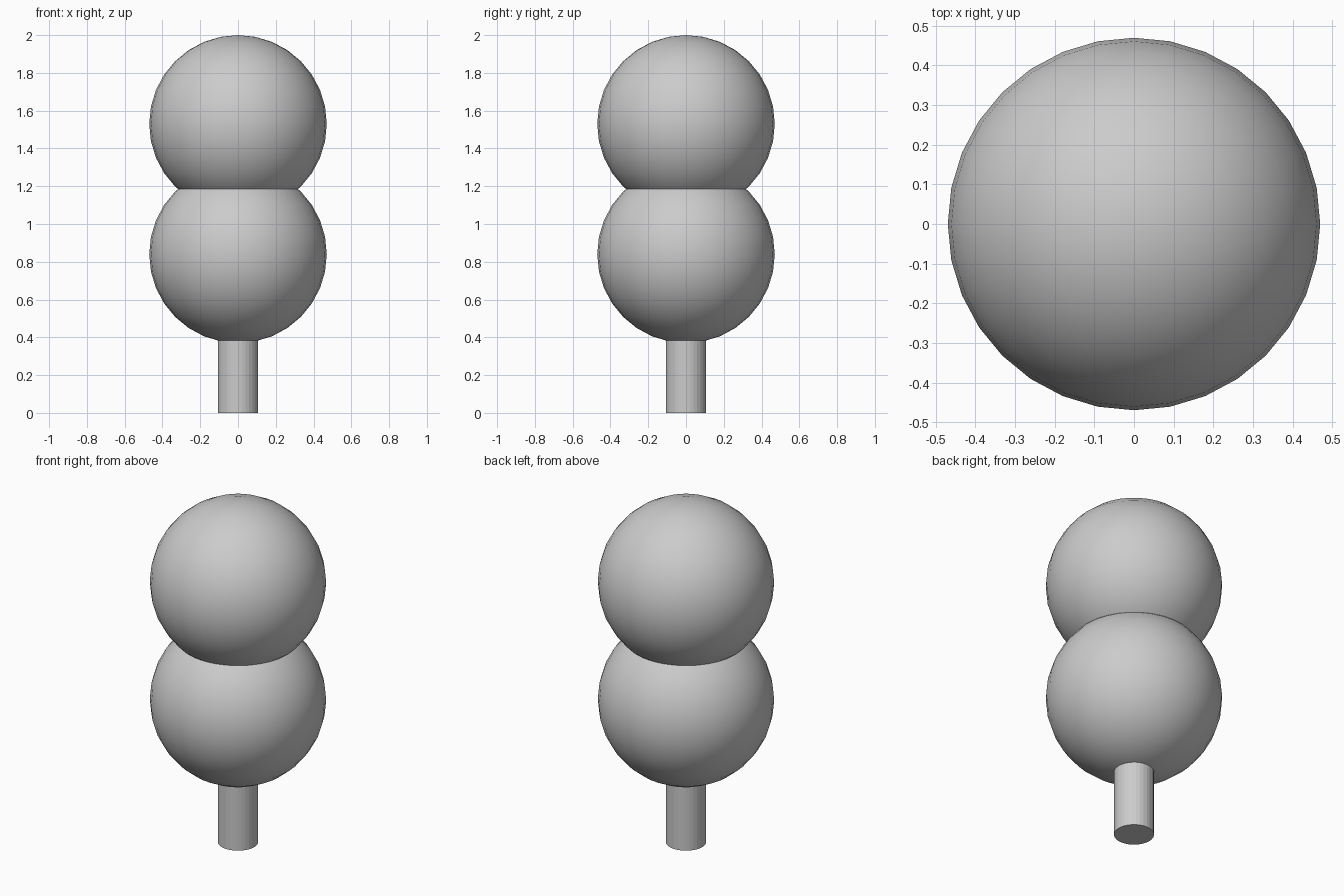
import bpy

# Remove the default cube only
cube = bpy.data.objects.get("Cube")
if cube:
    bpy.data.objects.remove(cube, do_unlink=True)

RADIUS = 0.47
TRUNK_HEIGHT = 0.42

# Single grey material
grey = bpy.data.materials.new("light grey")
grey.use_nodes = True
colour = (0.6, 0.6, 0.6, 1)
grey.diffuse_color = colour
grey.node_tree.nodes["Principled BSDF"].inputs["Base Color"].default_value = colour


def finish(name):
    part = bpy.context.object
    part.name = name
    part.data.materials.append(grey)


# Trunk, its top tucked inside the lower ball
bpy.ops.mesh.primitive_cylinder_add(
    vertices=32, radius=0.107, depth=TRUNK_HEIGHT, location=(0, 0, TRUNK_HEIGHT / 2))
finish("trunk")

# Two overlapping round balls of foliage
for name, height in (("lower_foliage", 0.84), ("upper_foliage", 1.53)):
    bpy.ops.mesh.primitive_uv_sphere_add(
        segments=32, ring_count=16, radius=RADIUS, location=(0, 0, height))
    bpy.ops.object.shade_smooth()
    finish(name)
